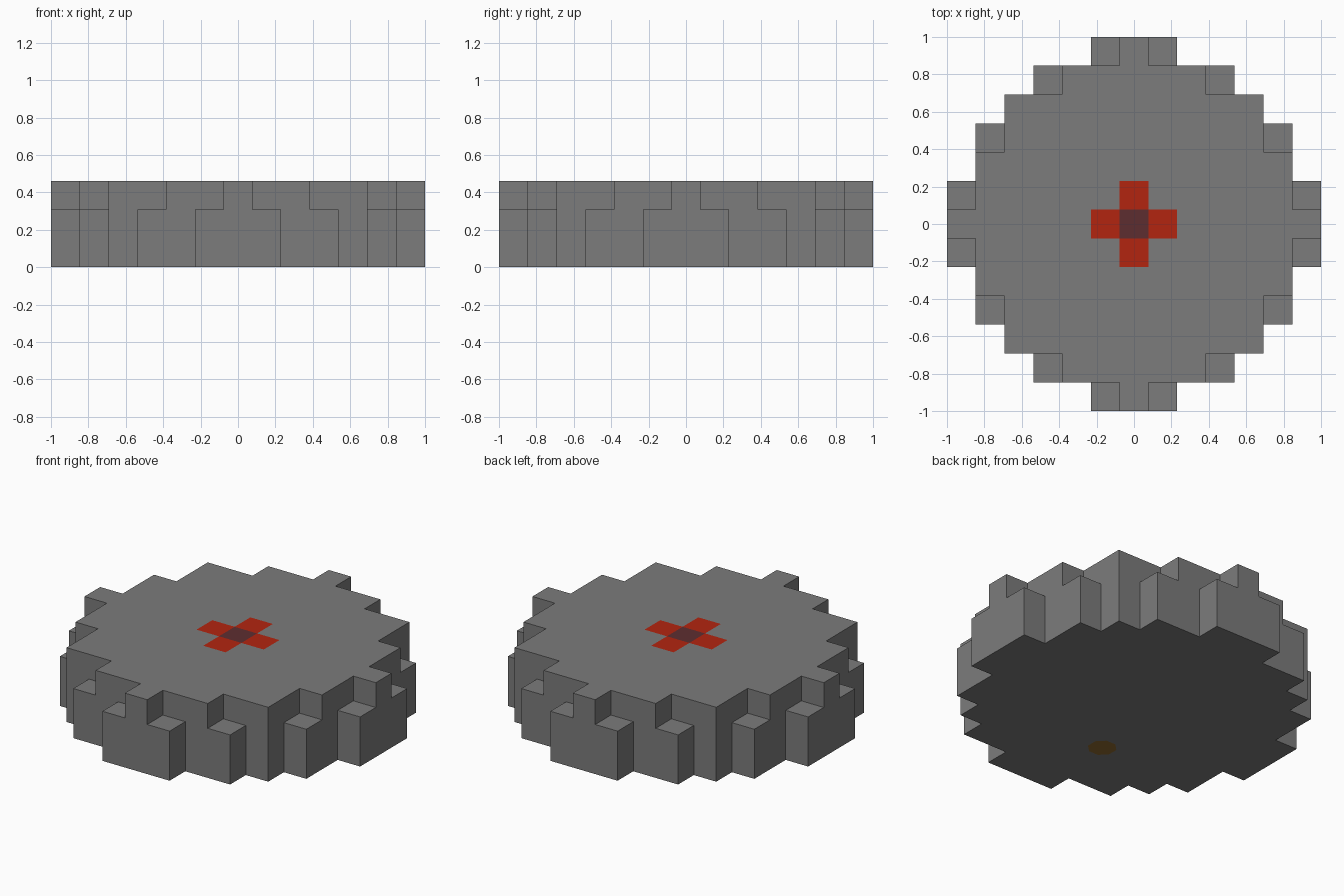
import bpy
import bmesh
from mathutils import Vector

cube = bpy.data.objects.get("Cube")
if cube:
    bpy.data.objects.remove(cube, do_unlink=True)

U = 2 / 13                          # side of one block
BASE = [6, 6, 5, 5, 4, 3, 1]        # half width of each row, lower two layers
CAP = [6, 5, 5, 4, 4, 2, 0]         # half width of each row, top layer
SPOT = Vector((-U, -3 * U, 0))      # centre of the mark underneath


def material(name, rgb):
    m = bpy.data.materials.new(name)
    m.use_nodes = True
    m.diffuse_color = (*rgb, 1)
    m.node_tree.nodes["Principled BSDF"].inputs["Base Color"].default_value = (*rgb, 1)
    return m


def levels(i, j):
    """Number of blocks stacked on one cell."""
    i, j = abs(i), abs(j)
    if j > 6 or i > BASE[j]:
        return 0
    return 3 if i <= CAP[j] else 2


bm = bmesh.new()


def quad(centre, a, b):
    corners = [centre - a - b, centre + a - b, centre + a + b, centre - a + b]
    return bm.faces.new([bm.verts.new(c) for c in corners])


# Stepped disc: top, underside and exposed walls of every cell
X, Y, Z = Vector((U / 2, 0, 0)), Vector((0, U / 2, 0)), Vector((0, 0, U / 2))
for i in range(-6, 7):
    for j in range(-6, 7):
        h = levels(i, j)
        if not h:
            continue
        floor = Vector((i * U, j * U, 0))
        quad(floor, Y, X)
        quad(floor + 2 * h * Z, X, Y)
        for di, dj in ((1, 0), (0, 1), (-1, 0), (0, -1)):
            out = di * X + dj * Y
            side = -dj * X + di * Y
            for k in range(levels(i + di, j + dj), h):
                quad(floor + out + (2 * k + 1) * Z, side, Z)
bmesh.ops.remove_doubles(bm, verts=bm.verts[:], dist=0.001)

# Cut the corners of the mark underneath to an octagon
corners = [v for v in bm.verts if v.co.z < 0.01
           and max(abs(v.co.x - SPOT.x), abs(v.co.y - SPOT.y)) < U * 0.6]
bmesh.ops.bevel(bm, geom=corners, offset=U * 0.29, segments=1, affect='VERTICES')

# Colour: cross on top with a dark middle, mark underneath, the rest stone
for f in bm.faces:
    c = f.calc_center_median()
    f.material_index = 0
    if f.normal.z > 0.9 and c.z > 2.5 * U:
        reach = abs(c.x) + abs(c.y)
        if reach < U * 0.5:
            f.material_index = 2
        elif reach < U * 1.2:
            f.material_index = 1
    elif c.z < 0.01 and (c - SPOT).length < U * 0.2:
        f.material_index = 3

# Merge flat areas of the same colour
bmesh.ops.dissolve_limit(bm, angle_limit=0.02, verts=bm.verts[:], edges=bm.edges[:],
                         delimit={'MATERIAL'})
bmesh.ops.recalc_face_normals(bm, faces=bm.faces[:])

mesh = bpy.data.meshes.new("stepped_disc")
bm.to_mesh(mesh)
bm.free()
for m in (material("stone grey", (0.2, 0.2, 0.2)),
          material("red", (0.45, 0.018, 0.005)),
          material("dark maroon", (0.11, 0.027, 0.03)),
          material("brown", (0.28, 0.15, 0.03))):
    mesh.materials.append(m)
disc = bpy.data.objects.new("stepped_disc", mesh)
bpy.context.collection.objects.link(disc)
